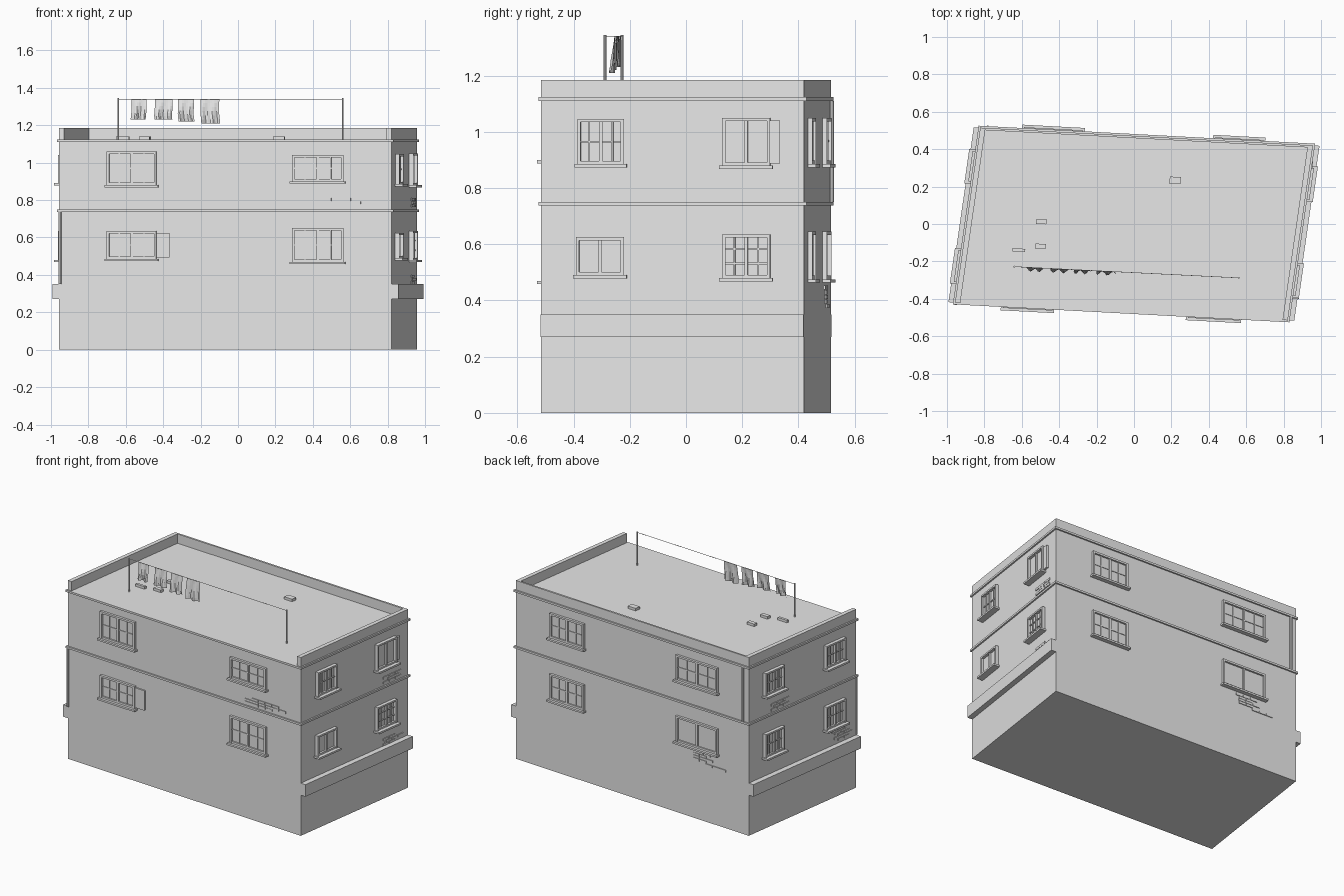
import bpy, bmesh, math
from mathutils import Vector

cube = bpy.data.objects.get("Cube")
if cube:
    bpy.data.objects.remove(cube, do_unlink=True)

# One plain grey for everything
grey = bpy.data.materials.new("plain_grey")
grey.use_nodes = True
grey.diffuse_color = (0.8, 0.8, 0.8, 1)
grey.node_tree.nodes["Principled BSDF"].inputs["Base Color"].default_value = (0.8, 0.8, 0.8, 1)

# The plan is a parallelogram: u runs along the front, v along the sides
A, B = 0.8895, 0.4675
ROOF = 1.12


def plan(u, v, z):
    return Vector((u + 0.1444 * v, v - 0.0534 * u, z))


def finish(name, bm):
    bmesh.ops.recalc_face_normals(bm, faces=bm.faces)
    mesh = bpy.data.meshes.new(name)
    bm.to_mesh(mesh)
    bm.free()
    mesh.materials.append(grey)
    ob = bpy.data.objects.new(name, mesh)
    bpy.context.collection.objects.link(ob)
    return ob


def add_box(bm, u0, u1, v0, v1, z0, z1):
    for vert in bmesh.ops.create_cube(bm, size=1)["verts"]:
        x, y, z = vert.co
        vert.co = plan(u1 if x > 0 else u0, v1 if y > 0 else v0, z1 if z > 0 else z0)


def box(name, *dims):
    bm = bmesh.new()
    add_box(bm, *dims)
    return finish(name, bm)


def wall_box(bm, wall, s0, s1, z0, z1, d0, d1):
    """Box on a wall: s along it, d out from it."""
    if wall in ("front", "back"):
        side = -1 if wall == "front" else 1
        s0, s1 = s0 - side * 0.0675, s1 - side * 0.0675
        add_box(bm, s0, s1, *sorted((side * (B + d0), side * (B + d1))), z0, z1)
    else:
        side = 1 if wall == "right" else -1
        s0, s1 = s0 + side * 0.0475, s1 + side * 0.0475
        add_box(bm, *sorted((side * (A + d0), side * (A + d1))), s0, s1, z0, z1)


def rod(name, start, end, radius, sides=8):
    bm = bmesh.new()
    axis = end - start
    bmesh.ops.create_cone(bm, cap_ends=True, segments=sides, radius1=radius,
                          radius2=radius, depth=axis.length)
    turn = Vector((0, 0, 1)).rotation_difference(axis)
    for vert in bm.verts:
        vert.co = turn @ vert.co + (start + end) / 2
    return finish(name, bm)


# Main body, side ledges, floor bands
box("base_storey", -A, A, -B, B, 0, 0.35)
box("upper_storeys", -A, A, -B, B, 0.35, ROOF)
for name, side in (("left", -1), ("right", 1)):
    u = sorted((side * (A - 0.01), side * (A + 0.035)))
    box(name + "_ledge", *u, -B, B, 0.27, 0.35)
for name, z in (("middle_band", 0.737), ("roof_band", 1.11)):
    box(name, -A - 0.01, A + 0.01, -B - 0.01, B + 0.01, z, z + 0.013)

# Parapet on three sides, open at the front
box("left_parapet", -A, -A + 0.028, -B, B, ROOF, 1.185)
box("right_parapet", A - 0.028, A, -B, B, ROOF, 1.185)
box("back_parapet", -A, A, B - 0.012, B, ROOF, 1.185)


def window(wall, s0, s1, z0, z1, rows=2, shutter=0):
    """Framed window; rows=0 gives two plain panes."""
    bm = bmesh.new()
    k = 1 if wall in ("front", "back") else 1.5
    w = 0.013 if k == 1 else 0.011
    part = lambda a, b, c, d, e: wall_box(bm, wall, a, b, c, d, -0.005, e * k)
    mid = (s0 + s1) / 2
    part(s0 + w, s1 - w, z0, z1 - w, 0.003)
    part(s0, s0 + w, z0, z1, 0.015)
    part(s1 - w, s1, z0, z1, 0.015)
    part(s0 + w, s1 - w, z1 - w, z1, 0.015)
    part(s0 + w, s1 - w, z0, z0 + w, 0.012)
    part(mid - w / 2, mid + w / 2, z0 + w, z1 - w, 0.011)
    if rows:
        for f in (0.25, 0.75):
            s = s0 + f * (s1 - s0)
            part(s - 0.003, s + 0.003, z0 + w, z1 - w, 0.008)
        for i in range(1, rows):
            z = z0 + (z1 - z0) * i / rows
            part(s0 + w, s1 - w, z - 0.003, z + 0.003, 0.007)
    part(s0 - 0.01, s1 + 0.01, z0 - 0.012, z0, 0.028)
    if shutter:
        part(s1, s1 + shutter, z0 + 0.008, z1 - 0.01, 0.009)
    finish(wall + "_window", bm)


window("front", -0.70, -0.435, 0.88, 1.06)
window("front", 0.29, 0.565, 0.90, 1.04)
window("front", -0.70, -0.435, 0.485, 0.635, shutter=0.07)
window("front", 0.29, 0.565, 0.47, 0.65)
window("right", -0.385, -0.22, 0.885, 1.045)
window("right", 0.13, 0.30, 0.88, 1.05, rows=0, shutter=0.035)
window("right", -0.39, -0.22, 0.49, 0.625, rows=0)
window("right", 0.13, 0.30, 0.48, 0.635, rows=3)
for z0, z1 in ((0.885, 1.05), (0.475, 0.645)):
    window("back", 0.43, 0.69, z0, z1)
    window("back", -0.59, -0.275, z0, z1, rows=2 if z0 > 0.7 else 0)
    window("left", 0.225, 0.39, z0 + 0.005, z1 - 0.01)
    window("left", -0.31, -0.14, z0 + 0.005, z1 - 0.01)


def brick_patch(wall, top, rows):
    """Exposed bricks; each row is a start and a number of bricks."""
    bm = bmesh.new()
    for i, (start, count) in enumerate(rows):
        z = top - 0.0165 * (i + 1)
        for j in range(count):
            s = start + j * 0.052
            wall_box(bm, wall, s, s + 0.049, z, z + 0.0145, -0.004, 0.005)
    finish(wall + "_bricks", bm)


brick_patch("front", 0.812, ((0.45, 4), (0.40, 6), (0.40, 4)))
brick_patch("right", 0.812, ((0.20, 3), (0.24, 2), (0.20, 3)))
brick_patch("right", 0.402, ((0.20, 2), (0.22, 3), (0.20, 2)))
brick_patch("left", 0.812, ((0.17, 3), (0.20, 2), (0.17, 3)))
brick_patch("left", 0.45, ((-0.36, 3), (-0.33, 2), (-0.36, 2), (-0.38, 3), (-0.36, 2)))
brick_patch("back", 0.455, ((-0.53, 3), (-0.50, 2), (-0.55, 3), (-0.50, 2), (-0.65, 3)))

# Drainpipes
for name, u, v, z0, z1 in (("front_drainpipe", -A + 0.005, -B - 0.006, 0.35, 0.74),
                           ("back_drainpipe", -A + 0.04, B + 0.006, 0.75, 1.11)):
    rod(name, plan(u, v, z0), plan(u, v, z1), 0.008)

# Loose blocks on the roof
for x, y, w, d in ((0.22, 0.232, 0.06, 0.036), (-0.495, 0.013, 0.055, 0.026),
                   (-0.5, -0.118, 0.055, 0.026), (-0.617, -0.138, 0.07, 0.016)):
    v = y + 0.0534 * x
    u = x - 0.1444 * v
    box("roof_block", u - w / 2, u + w / 2, v - d / 2, v + d / 2, ROOF, ROOF + 0.02)

# Washing line with poles
def line_point(x, z):
    return Vector((x, -0.228 - 0.05 * (x + 0.64), z))


for x in (-0.64, 0.56):
    rod("line_pole", line_point(x, ROOF), line_point(x, 1.345), 0.005)
rod("washing_line", line_point(-0.64, 1.34), line_point(0.56, 1.34), 0.0015, 6)

# Hanging cloths, rippled grids
for n, (x0, x1, low) in enumerate(((-0.57, -0.49, 1.23), (-0.445, -0.35, 1.23),
                                   (-0.32, -0.235, 1.22), (-0.20, -0.10, 1.21))):
    bm = bmesh.new()
    bmesh.ops.create_grid(bm, x_segments=8, y_segments=6, size=0.5)
    for vert in bm.verts:
        a, drop = vert.co.x + 0.5, 0.5 - vert.co.y
        co = line_point(x0 + a * (x1 - x0), 1.34 - drop * (1.34 - low))
        co.y += drop * (0.011 * math.sin(11 * a + n + 2 * drop) - 0.012)
        co.x += 0.004 * drop * math.sin(5 * drop + n)
        vert.co = co
    finish("hanging_cloth", bm)
